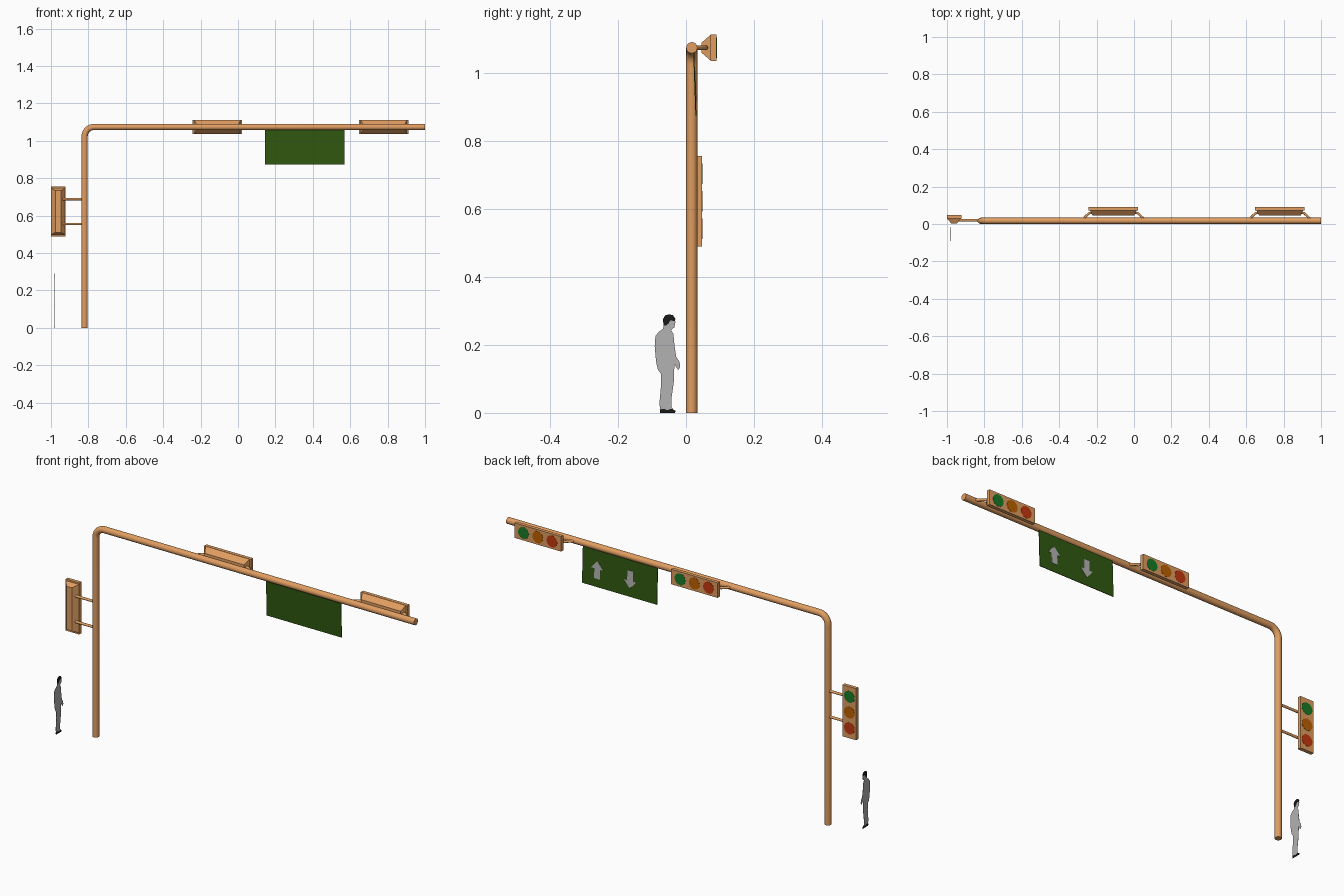
import bpy, bmesh, math
from mathutils import Matrix, Vector

if "Cube" in bpy.data.objects:
    bpy.data.objects.remove(bpy.data.objects["Cube"])


def material(name, rgb):
    m = bpy.data.materials.new(name)
    m.diffuse_color = (*rgb, 1)
    m.use_nodes = True
    m.node_tree.nodes["Principled BSDF"].inputs["Base Color"].default_value = m.diffuse_color
    return m


STEEL = material("tan_paint", (0.75, 0.34, 0.12))
SIGN = material("sign_green", (0.03, 0.10, 0.005))
GREEN = material("lamp_green", (0.01, 0.20, 0.02))
AMBER = material("lamp_amber", (0.50, 0.12, 0.0))
RED = material("lamp_red", (0.55, 0.04, 0.005))
WHITE = material("light_grey", (0.45, 0.45, 0.45))
BLACK = material("black", (0.01, 0.01, 0.01))


def finish(name, bm, mat):
    bmesh.ops.recalc_face_normals(bm, faces=bm.faces)
    me = bpy.data.meshes.new(name)
    bm.to_mesh(me)
    bm.free()
    ob = bpy.data.objects.new(name, me)
    bpy.context.collection.objects.link(ob)
    me.materials.append(mat)
    return ob


def tube(name, pts, radius, mat=STEEL, res=6):
    cu = bpy.data.curves.new(name, 'CURVE')
    cu.dimensions = '3D'
    cu.bevel_depth = radius
    cu.bevel_resolution = res
    cu.use_fill_caps = True
    sp = cu.splines.new('POLY')
    sp.points.add(len(pts) - 1)
    for p, co in zip(sp.points, pts):
        p.co = (*co, 1)
    cu.materials.append(mat)
    ob = bpy.data.objects.new(name, cu)
    bpy.context.collection.objects.link(ob)
    bpy.ops.object.select_all(action='DESELECT')
    ob.select_set(True)
    bpy.context.view_layer.objects.active = ob
    bpy.ops.object.convert(target='MESH')
    bpy.ops.object.shade_smooth_by_angle(angle=math.radians(40))


def flat_shape(name, pts, thickness, mat, matrix):
    """Outline in local XY, extruded evenly about its plane."""
    bm = bmesh.new()
    f = bm.faces.new([bm.verts.new((x, y, -thickness / 2)) for x, y in pts])
    ext = bmesh.ops.extrude_face_region(bm, geom=[f])
    verts = [v for v in ext['geom'] if isinstance(v, bmesh.types.BMVert)]
    bmesh.ops.translate(bm, verts=verts, vec=(0, 0, thickness))
    bm.transform(matrix)
    return finish(name, bm, mat)


# Pole and mast arm in one bent pipe
R, PX, PY, AZ, BEND = 0.0165, -0.82, 0.017, 1.074, 0.05
path = [(PX, PY, 0)]
for i in range(11):
    a = math.pi - i * math.pi / 20
    path.append((PX + BEND + BEND * math.cos(a), PY, AZ - BEND + BEND * math.sin(a)))
path.append((1.0, PY, AZ))
tube("pole_and_arm", path, R)

HALF_L, HALF_W = 0.1325, 0.0385


def signal(name, centre, vertical):
    """Flared housing, long on local X, lit face toward +Y."""
    m = Matrix.Translation(centre)
    if vertical:
        m = m @ Matrix.Rotation(-math.pi / 2, 4, 'Y')
    bm = bmesh.new()
    rings = []
    for y, l, w in ((-0.044, HALF_L - 0.021, 0.015), (-0.018, HALF_L - 0.008, HALF_W - 0.001),
                    (-0.018, HALF_L, HALF_W), (0, HALF_L, HALF_W)):
        rings.append([bm.verts.new((sx * l, y, sz * w))
                      for sx, sz in ((-1, -1), (1, -1), (1, 1), (-1, 1))])
    for a, b in zip(rings, rings[1:]):
        for i in range(4):
            j = (i + 1) % 4
            bm.faces.new((a[i], a[j], b[j], b[i]))
    bm.faces.new(rings[0])
    bm.faces.new(rings[-1])
    bm.transform(m)
    finish(name + "_housing", bm, STEEL)
    # Three lamps
    for x, mat, lab in ((-0.081, RED, "red"), (0, AMBER, "amber"), (0.081, GREEN, "green")):
        bm = bmesh.new()
        bmesh.ops.create_cone(bm, cap_ends=True, segments=32, radius1=0.03, radius2=0.03,
                              depth=0.002, matrix=m @ Matrix.Translation((x, 0, 0))
                              @ Matrix.Rotation(math.pi / 2, 4, 'X'))
        finish(f"{name}_{lab}_lamp", bm, mat)


# Arm signals with an angled strut at each end
for n, cx in (("inner_signal", -0.11), ("outer_signal", 0.78)):
    signal(n, (cx, 0.09, AZ), False)
    for s, side in ((-1, "left"), (1, "right")):
        tube(f"{n}_{side}_strut", [(cx + s * 0.17, 0.02, AZ), (cx + s * 0.13, 0.058, AZ),
                                   (cx + s * 0.10, 0.060, AZ)], 0.0065, res=3)

# Pole signal on two brackets
signal("pole_signal", (-0.962, 0.047, 0.6225), True)
for n, z in (("upper", 0.688), ("lower", 0.556)):
    tube(f"pole_signal_{n}_bracket", [(-0.955, 0.02, z), (PX, 0.02, z)], 0.0065, res=3)

# Road sign hanging from the arm, tilted slightly; local X runs along -X
tilt = math.radians(2)
sign_m = (Matrix.Translation((0.357, 0.026, 0.967)) @ Matrix.Rotation(tilt, 4, 'X')
          @ Matrix(((-1, 0, 0, 0), (0, 0, 1, 0), (0, 1, 0, 0), (0, 0, 0, 1))))
flat_shape("sign_panel", [(-0.213, -0.093), (0.213, -0.093), (0.213, 0.093), (-0.213, 0.093)],
           0.003, SIGN, sign_m)
arrow = [(-0.016, -0.045), (0.016, -0.045), (0.016, 0.005), (0.035, 0.005),
         (0, 0.045), (-0.035, 0.005), (-0.016, 0.005)]
for n, x, s in (("up_arrow", -0.128, 1), ("down_arrow", 0.059, -1)):
    flat_shape(n, [(px * s, py * s) for px, py in arrow], 0.002, WHITE,
               sign_m @ Matrix.Translation((x, -0.006, 0.002)))

# Flat pedestrian cut-out in the YZ plane
ped_m = Matrix.Translation((-0.982, 0, 0)) @ Matrix(((0, 0, 1, 0), (1, 0, 0, 0), (0, 1, 0, 0), (0, 0, 0, 1)))
body = [(-.066, .004), (-.076, .006), (-.078, .030), (-.073, .085), (-.074, .115), (-.083, .128),
        (-.088, .150), (-.092, .195), (-.090, .226), (-.080, .238), (-.067, .248), (-.066, .275),
        (-.052, .287), (-.036, .280), (-.031, .268), (-.034, .252), (-.044, .244), (-.037, .232),
        (-.034, .200), (-.029, .165), (-.019, .150), (-.017, .135), (-.023, .126), (-.030, .136),
        (-.034, .145), (-.036, .090), (-.043, .040), (-.042, .016), (-.034, .006), (-.052, .004)]
hair = [(-.066, .258), (-.068, .275), (-.061, .287), (-.050, .290), (-.038, .287), (-.031, .276),
        (-.033, .270), (-.046, .272), (-.052, .262), (-.060, .256)]
shoes = [(-.076, 0), (-.032, 0), (-.031, .006), (-.042, .012), (-.056, .008), (-.064, .012), (-.077, .010)]
flat_shape("pedestrian_body", body, 0.001, WHITE, ped_m)
flat_shape("pedestrian_hair", hair, 0.002, BLACK, ped_m)
flat_shape("pedestrian_shoes", shoes, 0.002, BLACK, ped_m)
